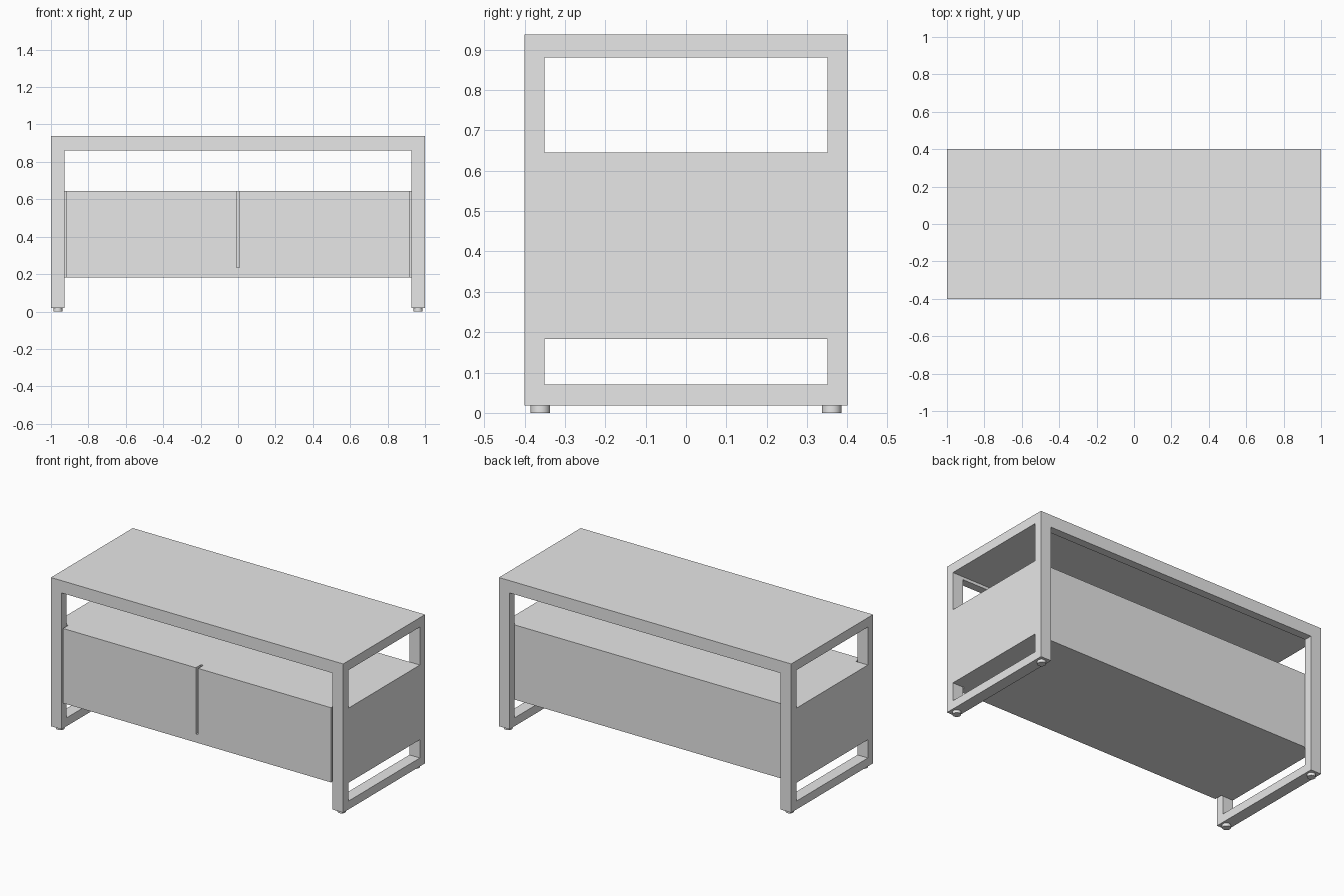
import bpy, bmesh

if "Cube" in bpy.data.objects:
    bpy.data.objects.remove(bpy.data.objects["Cube"])

grey = bpy.data.materials.new("light_grey")
grey.diffuse_color = (0.8, 0.8, 0.8, 1)
grey.use_nodes = True
grey.node_tree.nodes["Principled BSDF"].inputs["Base Color"].default_value = grey.diffuse_color


def box(name, x, y, z):
    """Box from (min, max) pairs on each axis."""
    bm = bmesh.new()
    bmesh.ops.create_cube(bm, size=1)
    for v in bm.verts:
        v.co = [r[0] if c < 0 else r[1] for c, r in zip(v.co, (x, y, z))]
    me = bpy.data.meshes.new(name)
    bm.to_mesh(me)
    bm.free()
    me.materials.append(grey)
    ob = bpy.data.objects.new(name, me)
    bpy.context.collection.objects.link(ob)
    return ob


LEG_X, LEG_Y = 0.928, 0.35      # inner edges of the legs
LOW, HIGH = 0.183, 0.645        # cabinet bottom and top

# Whole bench body, carved from one block
body = box("bench_body", (-1, 1), (-0.4, 0.4), (0.018, 0.938))

cuts = [
    # openings seen from the ends: above and below the cabinet
    ((-2, 2), (-LEG_Y, LEG_Y), (HIGH, 0.88)),
    ((-2, 2), (-LEG_Y, LEG_Y), (0.07, LOW)),
    # openings seen from the front
    ((-LEG_X, LEG_X), (-1, 1), (HIGH, 0.862)),
    ((-LEG_X, LEG_X), (-1, 1), (-1, LOW)),
    # recess behind the back panel
    ((-LEG_X, LEG_X), (LEG_Y, 1), (-0.5, 0.862)),
    # slit between the doors
    ((-0.008, 0.008), (-1, -LEG_Y), (0.235, 0.7)),
    # gaps between doors and legs
    ((-LEG_X, -0.917), (-1, -LEG_Y), (0.1, 0.7)),
    ((0.917, LEG_X), (-1, -LEG_Y), (0.1, 0.7)),
]
bpy.context.view_layer.objects.active = body
for c in cuts:
    cutter = box("cutter", *c)
    cutter.hide_render = True
    mod = body.modifiers.new("opening", 'BOOLEAN')
    mod.operation = 'DIFFERENCE'
    mod.solver = 'EXACT'
    mod.object = cutter
    bpy.ops.object.modifier_apply(modifier=mod.name)
    bpy.data.objects.remove(cutter)

# Merge coplanar faces left by the cuts
bm = bmesh.new()
bm.from_mesh(body.data)
bmesh.ops.remove_doubles(bm, verts=bm.verts, dist=1e-5)
bmesh.ops.dissolve_limit(bm, angle_limit=0.01, verts=bm.verts, edges=bm.edges)
bm.to_mesh(body.data)
bm.free()

# Round feet under the four corners
for sx in (-1, 1):
    for sy in (-1, 1):
        bpy.ops.mesh.primitive_cylinder_add(
            vertices=32, radius=0.024, depth=0.018,
            location=(sx * 0.963, sy * 0.361, 0.009))
        foot = bpy.context.object
        foot.name = "foot"
        foot.data.materials.append(grey)
        bpy.ops.object.shade_smooth_by_angle()
